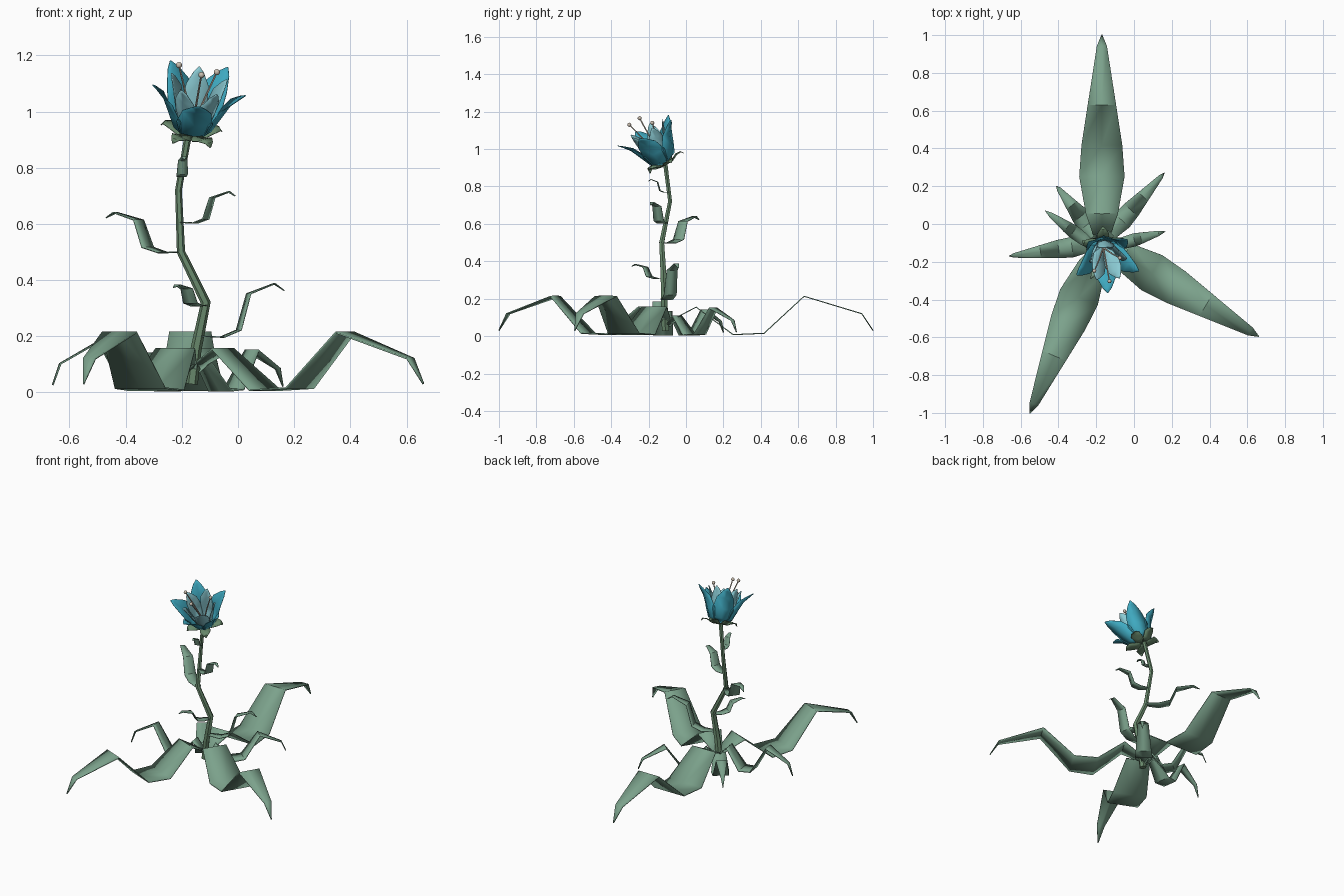
import bpy, math
from math import radians, sin, cos
from mathutils import Vector as V

if "Cube" in bpy.data.objects:
    bpy.data.objects.remove(bpy.data.objects["Cube"])


def material(name, r, g, b):
    m = bpy.data.materials.new(name)
    m.diffuse_color = (r, g, b, 1)
    m.use_nodes = True
    m.node_tree.nodes["Principled BSDF"].inputs["Base Color"].default_value = m.diffuse_color
    return m


LEAF = material("leaf_green", .20, .36, .26)
STEM = material("stem_green", .14, .25, .15)
OUTER = material("petal_blue", .05, .40, .53)
INNER = material("petal_pale", .26, .60, .66)
CREAM = material("stamen_cream", .60, .52, .43)


def finish(name, verts, faces, mat, thick=0, angle=50):
    me = bpy.data.meshes.new(name)
    me.from_pydata([tuple(v) for v in verts], [], faces)
    me.materials.append(mat)
    ob = bpy.data.objects.new(name, me)
    bpy.context.collection.objects.link(ob)
    if thick:
        s = ob.modifiers.new("thickness", "SOLIDIFY")
        s.thickness, s.offset = thick, 0
    bpy.ops.object.select_all(action='DESELECT')
    ob.select_set(True)
    bpy.context.view_layer.objects.active = ob
    bpy.ops.object.shade_smooth_by_angle(angle=radians(angle))
    return ob


# Creased ribbon following (reach, height, half width, cup) stations
def blade(name, origin, out, up, stations, mat, thick=.004):
    out, up = V(out).normalized(), V(up).normalized()
    side = up.cross(out)
    verts, faces = [], []
    for r, h, w, c in stations:
        mid = V(origin) + out * r + up * h
        # cupped edges lean back toward the flower axis
        verts += [mid + side * w - out * c, mid, mid - side * w - out * c]
    for i in range(len(stations) - 1):
        for j in (0, 1):
            a = 3 * i + j
            faces.append((a, a + 1, a + 4, a + 3))
    return finish(name, verts, faces, mat, thick)


# Tapered tube through (x, y, z, radius) stations
def tube(name, path, sides, mat):
    pts = [V(p[:3]) for p in path]
    verts, faces = [], []
    for i, p in enumerate(pts):
        t = (pts[min(i + 1, len(pts) - 1)] - pts[max(i - 1, 0)]).normalized()
        a = t.cross(V((0, 1, 0))).normalized()
        b = t.cross(a)
        for k in range(sides):
            q = 2 * math.pi * k / sides
            verts.append(p + (a * cos(q) + b * sin(q)) * path[i][3])
    for i in range(len(pts) - 1):
        for k in range(sides):
            n = (k + 1) % sides
            faces.append((i * sides + k, i * sides + n, (i + 1) * sides + n, (i + 1) * sides + k))
    faces += [tuple(range(sides))[::-1], tuple(range((len(pts) - 1) * sides, len(pts) * sides))]
    return finish(name, verts, faces, mat)


UP = (0, 0, 1)

# Stem
tube("stem", [(-.165, -.11, .03, .022), (-.15, -.115, .15, .02), (-.115, -.12, .32, .018),
              (-.203, -.13, .5, .015), (-.212, -.085, .72, .012), (-.175, -.112, .93, .013)], 6, STEM)

# Large ground leaves: tip position, base raised, then wave outward
root = V((-.17, -.1, 0))
WAVE = [(.01, .08, .035), (.14, .155, .085), (.32, .008, .12), (.47, .015, .108),
        (.665, .213, .075), (.945, .12, .027), (1, .03, .002)]


def ground_leaf(name, tip, width, height):
    d = V((tip[0], tip[1], 0)) - root
    blade(name, root, d, UP, [(f * d.length, z * height, w * width, 0) for f, z, w in WAVE], LEAF, .006)


for i, tip in enumerate([(-.17, 1), (.66, -.595), (-.55, -1)]):
    ground_leaf(f"large_leaf_{i + 1}", tip, 1 if i == 0 else .9, 1)

# Small ground leaves
for i, (tip, h) in enumerate([((-.66, -.17), .85), ((.16, .27), .7), ((-.41, .2), .65)]):
    ground_leaf(f"small_leaf_{i + 1}", tip, .45, h)

# Stem leaves: start, tip, half width
STEP = [(0, 0, .5), (.25, -.02, .9), (.45, .12, 1), (.57, .84, .85), (.88, 1.04, .4), (1, .9, .03)]
for i, (s, t, w) in enumerate([
        ((-.13, -.12, .20), (.165, -.04, .38), .035),
        ((-.2, -.13, .50), (-.47, .07, .635), .036),
        ((-.2, -.11, .605), (-.01, -.19, .71), .03),
        ((-.12, -.12, .31), (-.23, -.29, .38), .03),
        ((-.205, -.09, .77), (-.19, -.2, .835), .02)]):
    d = V(t) - V(s)
    rise, d.z = d.z, 0
    blade(f"stem_leaf_{i + 1}", s, d, UP,
          [(f * d.length, z * rise, k * w, 0) for f, z, k in STEP], LEAF)

# Flower frame: tilted forward
base = V((-.165, -.115, .925))
axis = V((.13, -.478, .87)).normalized()
front = (V((0, -1, 0)) - axis * axis.dot(V((0, -1, 0)))).normalized()
right = axis.cross(front)


def ring(name, count, start, stations, mat):
    for i in range(count):
        q = radians(start) + 2 * math.pi * i / count
        blade(f"{name}_{i + 1}", base, front * cos(q) + right * sin(q), axis, stations, mat, .003)


ring("outer_petal", 5, 4, [(.015, .0, .012, 0), (.07, .025, .046, .012), (.095, .08, .064, .022),
                           (.125, .145, .052, .015), (.158, .185, .024, .004), (.175, .203, .002, 0)], OUTER)
ring("inner_petal", 5, 40, [(.01, .01, .01, 0), (.05, .03, .032, .008), (.068, .085, .045, .014),
                            (.085, .155, .04, .01), (.098, .195, .018, .003), (.105, .212, .002, 0)], INNER)
ring("sepal", 5, 40, [(.008, -.006, .012, 0), (.045, -.006, .03, 0), (.078, .012, .032, 0),
                      (.105, .012, .016, 0), (.115, -.002, .002, 0)], STEM)

# Stamens with round tips
for i, tip in enumerate([(-.13, -.303, 1.13), (-.21, -.248, 1.165), (-.075, -.18, 1.14)]):
    s, e = base + axis * .02, V(tip)
    m = s.lerp(e, .5) + axis * .008
    tube(f"stamen_{i + 1}", [(*s, .005), (*m, .004), (*e, .0035)], 5, CREAM)
    bpy.ops.mesh.primitive_uv_sphere_add(segments=8, ring_count=6, radius=.011, location=tip)
    ob = bpy.context.object
    ob.name = f"stamen_tip_{i + 1}"
    ob.data.materials.append(CREAM)
    bpy.ops.object.shade_smooth_by_angle(angle=radians(60))
